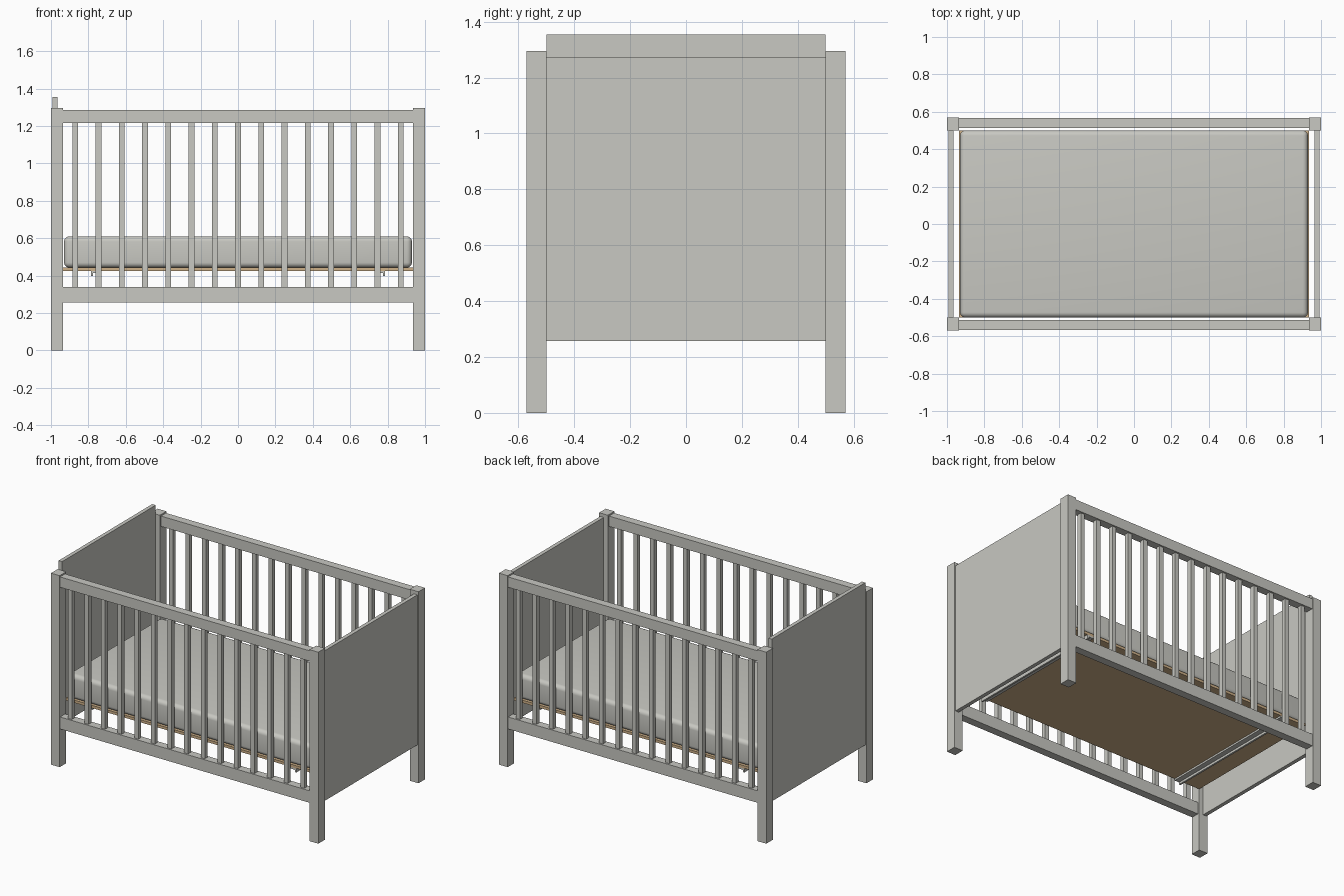
import bpy
from mathutils import Vector

default = bpy.data.objects.get("Cube")
if default:
    bpy.data.objects.remove(default, do_unlink=True)


def material(name, color):
    m = bpy.data.materials.new(name)
    m.use_nodes = True
    m.diffuse_color = (*color, 1)
    m.node_tree.nodes["Principled BSDF"].inputs["Base Color"].default_value = (*color, 1)
    return m


grey = material("warm light grey", (0.58, 0.58, 0.54))
wood = material("plain plywood", (0.62, 0.44, 0.25))


def box(name, low, high, mat=grey):
    """Box between two opposite corners."""
    low, high = Vector(low), Vector(high)
    bpy.ops.mesh.primitive_cube_add(size=1, location=(low + high) / 2)
    obj = bpy.context.object
    obj.name = name
    obj.scale = high - low
    bpy.ops.object.transform_apply(location=False, rotation=False, scale=True)
    obj.data.materials.append(mat)
    return obj


def mirrored_box(name, low, high, axes, mat=grey):
    """Box repeated on the other side of the chosen axes."""
    obj = box(name, low, high, mat)
    bpy.ops.object.transform_apply(location=True, rotation=False, scale=False)
    mod = obj.modifiers.new("mirror", 'MIRROR')
    mod.use_axis = axes
    return obj


BOTH = (True, True, False)
SIDES = (True, False, False)
FRONT_BACK = (False, True, False)

# Corner posts
mirrored_box("corner_posts", (0.935, 0.5, 0), (1, 0.57, 1.295), BOTH)

# Long rails at front and back
mirrored_box("top_rails", (-0.935, 0.512, 1.215), (0.935, 0.566, 1.285), FRONT_BACK)
mirrored_box("bottom_rails", (-0.935, 0.512, 0.257), (0.935, 0.566, 0.338), FRONT_BACK)

# Upright slats between the rails
SLATS = 15
for i in range(SLATS):
    x = -0.87 + i * 1.74 / (SLATS - 1)
    mirrored_box(f"slats_{i + 1}", (x - 0.015, 0.524, 0.338),
                 (x + 0.015, 0.554, 1.215), FRONT_BACK)

# Solid end panels, one taller than the other
box("right_end_panel", (-0.992, -0.5, 0.257), (-0.966, 0.5, 1.355))
box("left_end_panel", (0.966, -0.5, 0.257), (0.992, 0.5, 1.272))

# Mattress support and its cross bars
box("support_board", (-0.935, -0.5, 0.425), (0.935, 0.5, 0.443), wood)
mirrored_box("cross_bar_webs", (0.775, -0.5, 0.398), (0.787, 0.5, 0.425), SIDES)
mirrored_box("cross_bar_flanges", (0.74, -0.5, 0.413), (0.775, 0.5, 0.425), SIDES)

# Mattress with softly rounded edges
mattress = box("mattress", (-0.93, -0.5, 0.443), (0.93, 0.5, 0.61))
bevel = mattress.modifiers.new("soft edges", 'BEVEL')
bevel.width = 0.028
bevel.segments = 5
bpy.ops.object.modifier_apply(modifier=bevel.name)
bpy.ops.object.shade_smooth_by_angle(angle=0.6)
